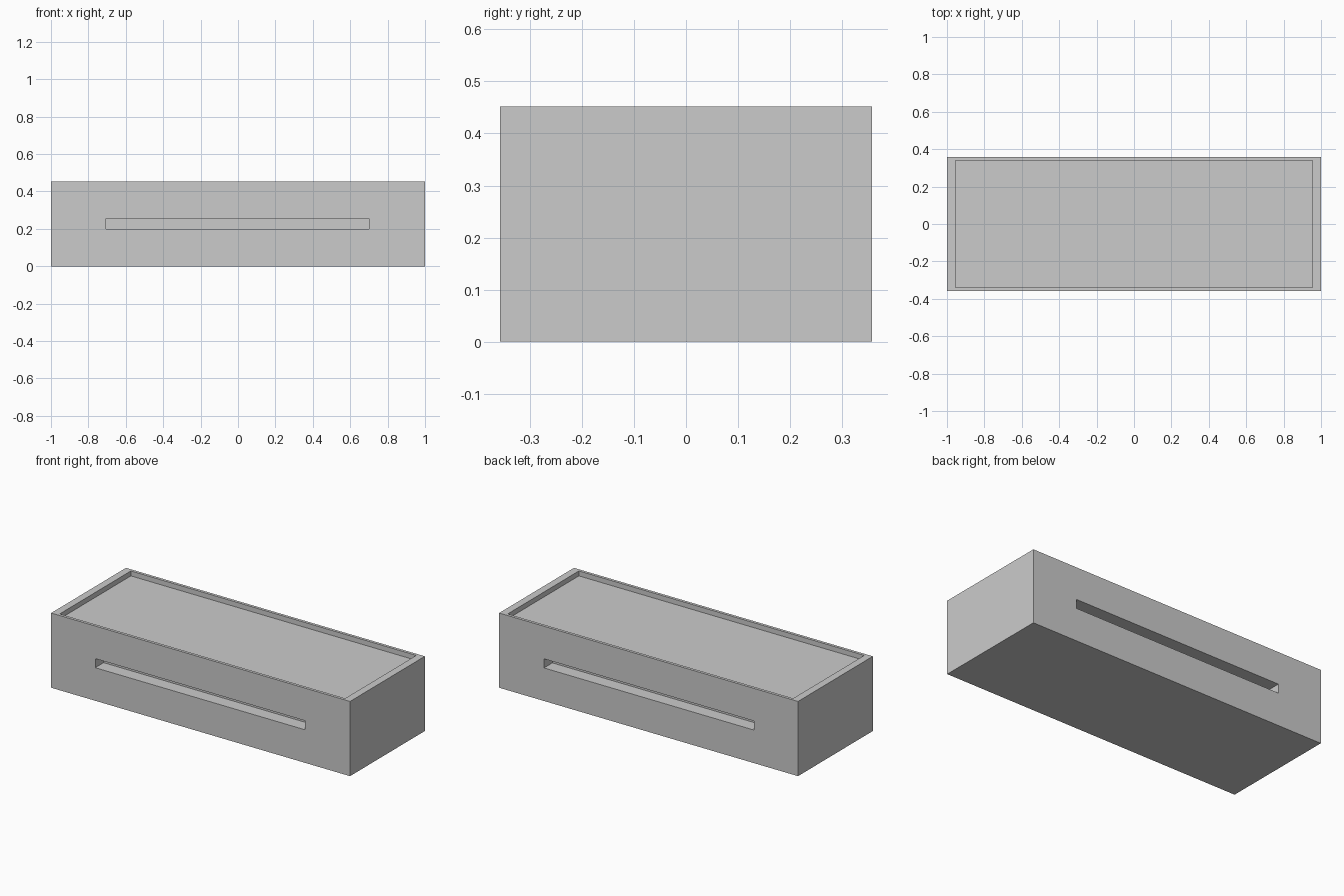
import bpy

if "Cube" in bpy.data.objects:
    bpy.data.objects.remove(bpy.data.objects["Cube"])

W, D, H = 2.0, 0.715, 0.452      # overall size
RECESS = 0.03                    # depth of the sunken top
SLOT = 0.08                      # depth of the long grooves


def box(name, x0, x1, y0, y1, z0, z1):
    bpy.ops.mesh.primitive_cube_add(
        size=1, location=((x0 + x1) / 2, (y0 + y1) / 2, (z0 + z1) / 2))
    ob = bpy.context.object
    ob.name = name
    ob.scale = (x1 - x0, y1 - y0, z1 - z0)
    bpy.ops.object.transform_apply(location=True, rotation=True, scale=True)
    return ob


def carve(target, cutter):
    cutter.hide_render = True
    mod = target.modifiers.new(cutter.name, 'BOOLEAN')
    mod.operation = 'DIFFERENCE'
    mod.solver = 'EXACT'
    mod.object = cutter
    bpy.context.view_layer.objects.active = target
    bpy.ops.object.modifier_apply(modifier=mod.name)
    bpy.data.objects.remove(cutter, do_unlink=True)


# Solid body
body = box("box_body", -W / 2, W / 2, -D / 2, D / 2, 0, H)

# Sunken top panel inside a thin rim
carve(body, box("top_recess", -0.955, 0.955, -0.34, 0.34, H - RECESS, H + 0.1))

# Matching long grooves in the front and back
for name, side in (("front_groove", -1), ("back_groove", 1)):
    ys = sorted((side * (D / 2 - SLOT), side * (D / 2 + 0.1)))
    carve(body, box(name, -0.705, 0.70, ys[0], ys[1], 0.20, 0.255))
